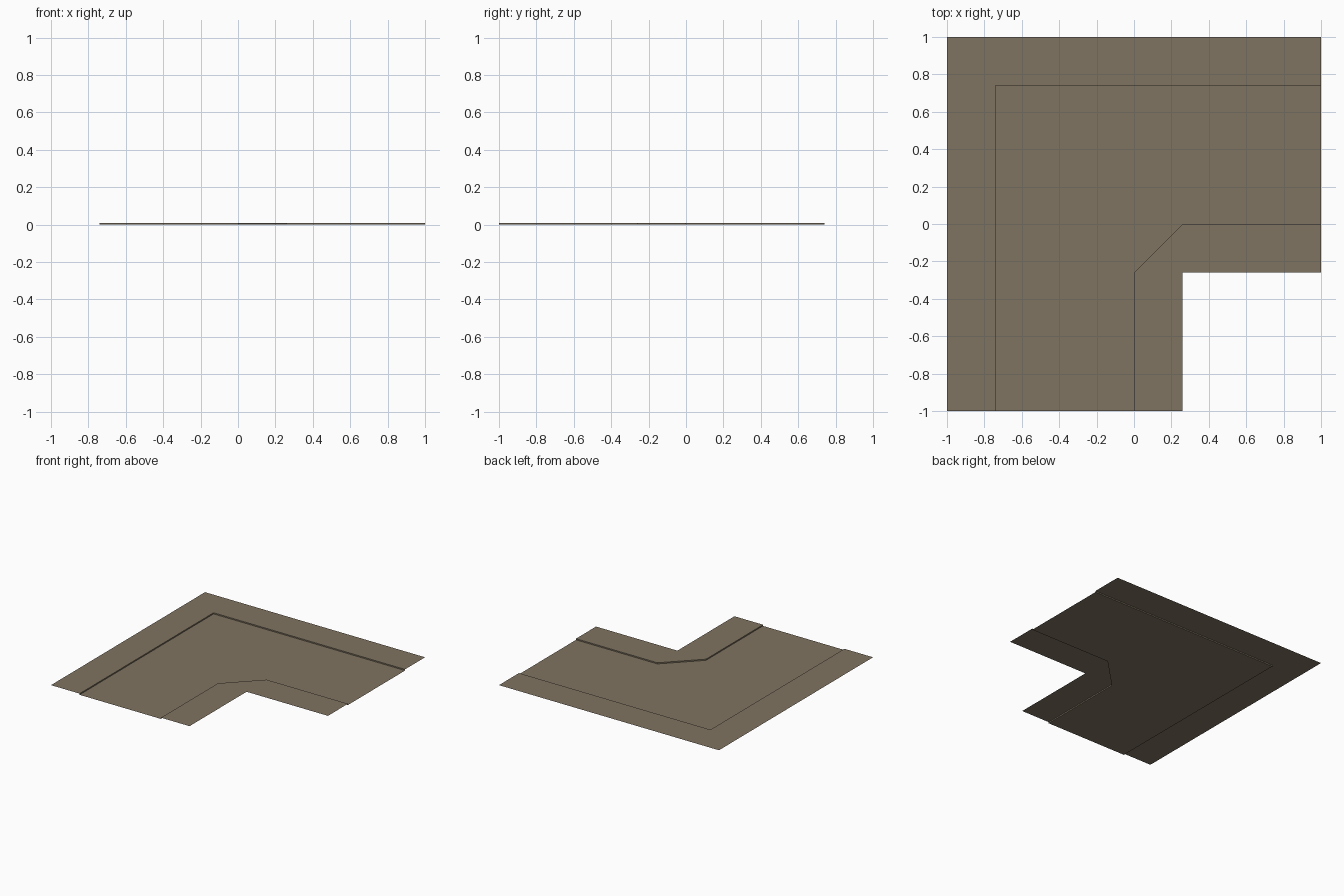
import bpy

if "Cube" in bpy.data.objects:
    bpy.data.objects.remove(bpy.data.objects["Cube"])

H = 0.01  # kerb height

paving = bpy.data.materials.new("brown_grey_paving")
paving.diffuse_color = (0.215, 0.174, 0.121, 1)
paving.use_nodes = True
paving.node_tree.nodes["Principled BSDF"].inputs["Base Color"].default_value = paving.diffuse_color


def make_part(name, verts, faces):
    mesh = bpy.data.meshes.new(name)
    mesh.from_pydata(verts, [], faces)
    mesh.materials.append(paving)
    obj = bpy.data.objects.new(name, mesh)
    bpy.context.collection.objects.link(obj)


def strip(name, edge, rim, wall=None):
    """Flat strips between two matching paths, wall drops from the kerb edge."""
    n = len(edge)
    verts = [(x, y, H) for x, y in edge + rim]
    faces = [(i, i + 1, n + i + 1, n + i) for i in range(n - 1)]
    verts += [(x, y, 0) for x, y in edge]
    faces += [(i + 1, i, 2 * n + i, 2 * n + i + 1) for i in range(n - 1)]
    make_part(name, verts, faces)


# paths from the front end round the bend to the right end
outer_rim = [(-1, -1), (-1, 1), (1, 1)]
outer_edge = [(-0.74, -1), (-0.74, 0.74), (1, 0.74)]
inner_edge = [(0, -1), (0, -0.26), (0.26, 0), (1, 0)]
inner_rim = [(0.26, -1), (0.26, -0.26), (0.26, -0.26), (1, -0.26)]

# raised outer pavement, with its kerb face towards the road
strip("outer_pavement", outer_edge, outer_rim)

# raised inner pavement with a chamfered corner (shared rim corner)
rim = [inner_rim[0], inner_rim[1], inner_rim[3]]
verts = [(x, y, H) for x, y in inner_edge + rim] + [(x, y, 0) for x, y in inner_edge]
faces = [(0, 4, 5, 1), (1, 5, 2), (2, 5, 6, 3)]
faces += [(i, i + 1, 8 + i, 7 + i) for i in range(3)]
make_part("inner_pavement", verts, faces)

# sunken road bend
loop = inner_edge + outer_edge[::-1]
make_part("road", [(x, y, 0) for x, y in loop],
          [(0, 1, 5, 6), (1, 2, 5), (2, 3, 4, 5)])
